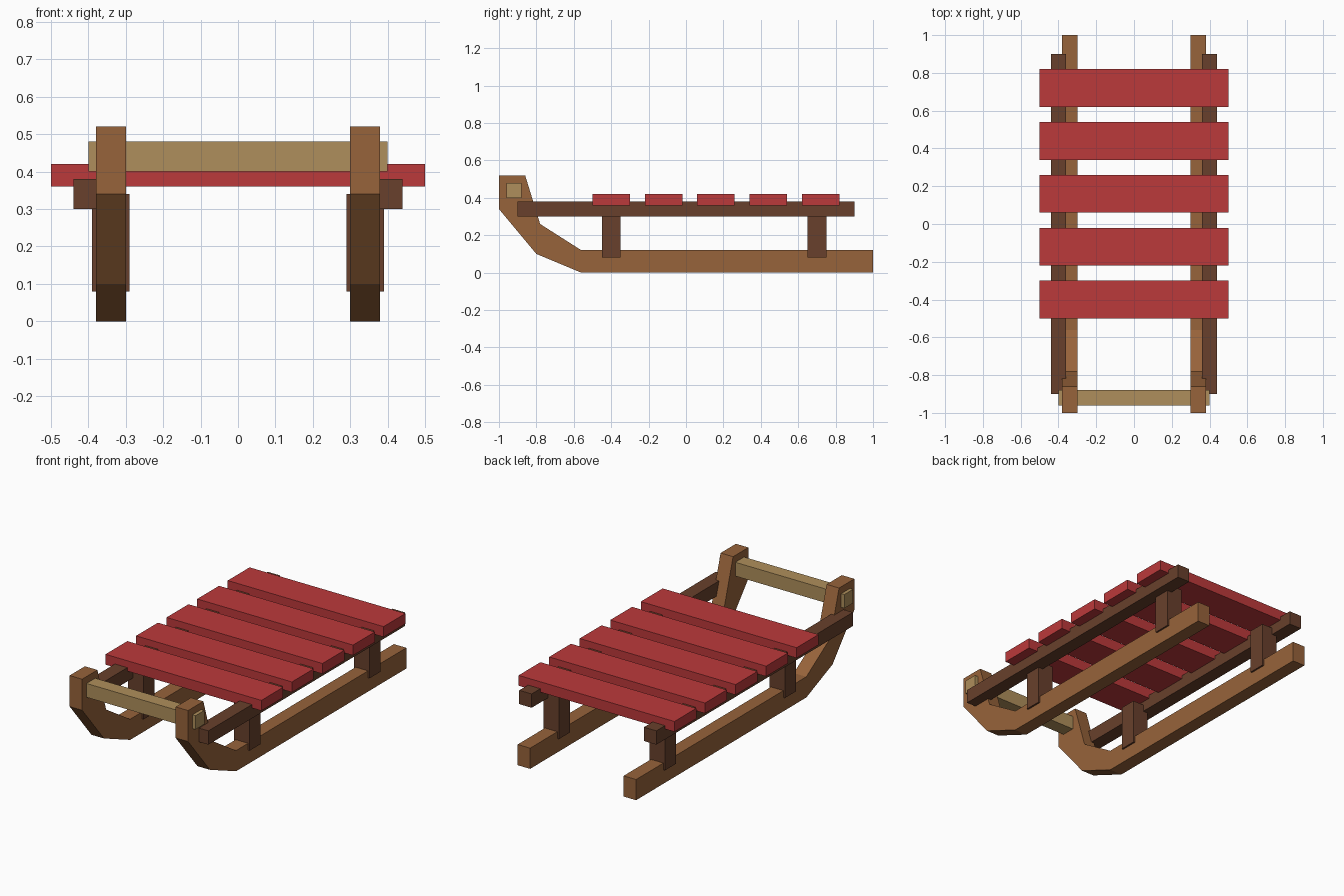
import bpy
import bmesh
from mathutils import Vector

if "Cube" in bpy.data.objects:
    bpy.data.objects.remove(bpy.data.objects["Cube"])


def material(name, rgb):
    m = bpy.data.materials.new(name)
    m.diffuse_color = (*rgb, 1.0)
    m.use_nodes = True
    m.node_tree.nodes["Principled BSDF"].inputs["Base Color"].default_value = m.diffuse_color
    return m


RED = material("red paint", (0.50, 0.041, 0.043))
OAK = material("warm brown wood", (0.31, 0.125, 0.043))
DARK = material("dark brown wood", (0.138, 0.051, 0.025))
PALE = material("pale wood", (0.43, 0.275, 0.106))


def prism(name, profile, x0, x1, mat):
    """Extrude a (y, z) side profile from x0 to x1."""
    bm = bmesh.new()
    face = bm.faces.new([bm.verts.new((x0, y, z)) for y, z in profile])
    grown = bmesh.ops.extrude_face_region(bm, geom=[face])
    verts = [g for g in grown["geom"] if isinstance(g, bmesh.types.BMVert)]
    bmesh.ops.translate(bm, verts=verts, vec=Vector((x1 - x0, 0, 0)))
    bmesh.ops.recalc_face_normals(bm, faces=bm.faces)
    mesh = bpy.data.meshes.new(name)
    bm.to_mesh(mesh)
    bm.free()
    mesh.materials.append(mat)
    obj = bpy.data.objects.new(name, mesh)
    bpy.context.collection.objects.link(obj)
    return obj


def box(name, x, y, z, mat):
    corners = [(y[0], z[0]), (y[1], z[0]), (y[1], z[1]), (y[0], z[1])]
    return prism(name, corners, x[0], x[1], mat)


def mirrored(obj):
    obj.modifiers.new("mirror", 'MIRROR').use_axis[0] = True


# Runners with upturned front ends
runner = [(1, 0), (1, 0.12), (-0.56, 0.12), (-0.78, 0.26), (-0.86, 0.52),
          (-1, 0.52), (-1, 0.34), (-0.8, 0.10), (-0.56, 0)]
mirrored(prism("runner", runner, 0.30, 0.38, OAK))

# Side rails and the posts that carry them
mirrored(box("side_rail", (0.36, 0.44), (-0.9, 0.9), (0.30, 0.38), DARK))
for label, y in (("front", -0.4), ("back", 0.7)):
    mirrored(box(label + "_post", (0.29, 0.39), (y - 0.05, y + 0.05), (0.08, 0.34), DARK))

# Seat slats
for i in range(5):
    y = -0.4 + 0.28 * i
    box(f"seat_slat_{i + 1}", (-0.5, 0.5), (y - 0.1, y + 0.1), (0.36, 0.42), RED)

# Front crossbar through the runner tips
box("front_crossbar", (-0.4, 0.4), (-0.96, -0.88), (0.40, 0.48), PALE)
